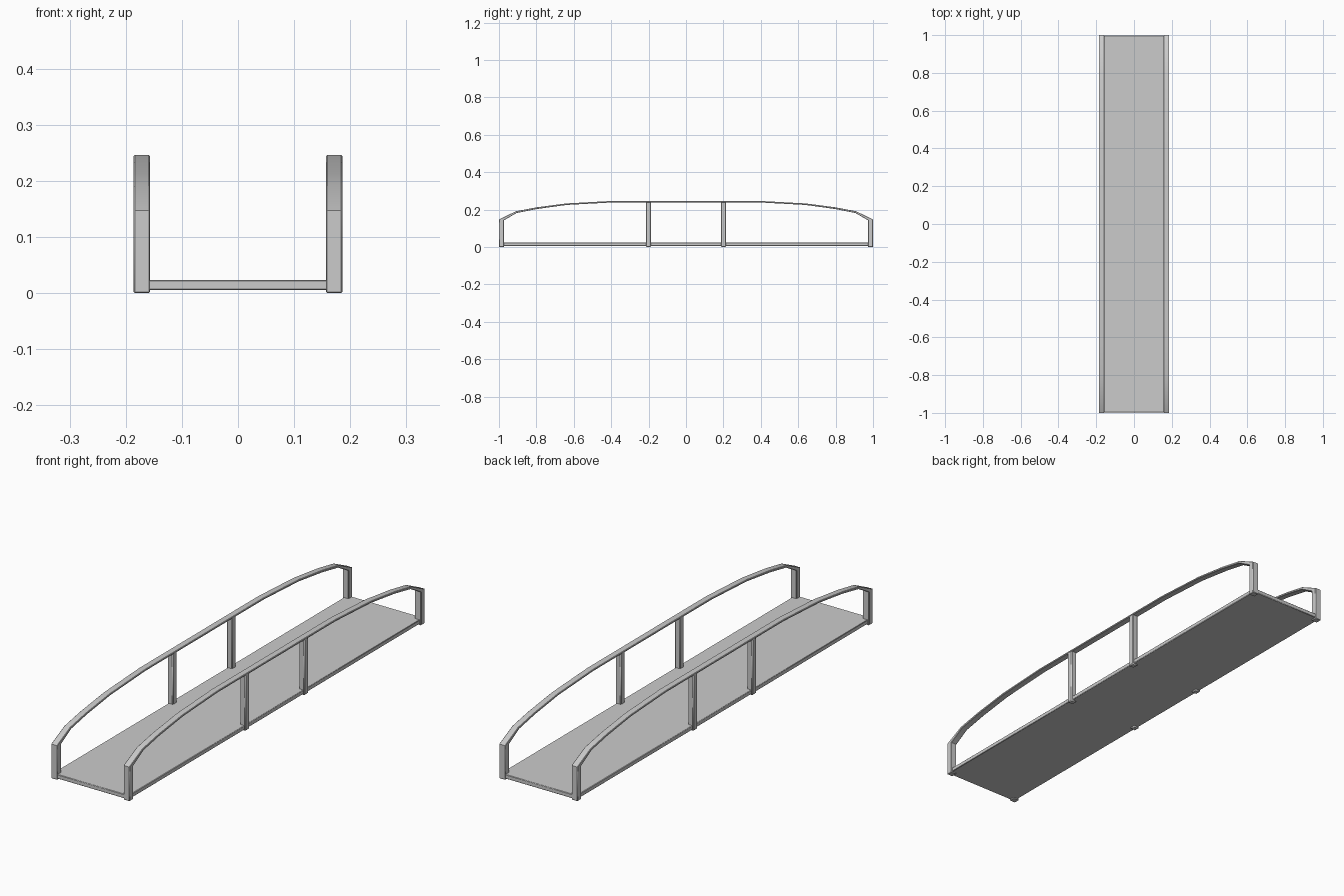
import bpy, bmesh

if "Cube" in bpy.data.objects:
    bpy.data.objects.remove(bpy.data.objects["Cube"])

X_IN, X_OUT = 0.157, 0.186


def finish(name, bm, bevel):
    bmesh.ops.recalc_face_normals(bm, faces=bm.faces)
    me = bpy.data.meshes.new(name)
    bm.to_mesh(me)
    bm.free()
    ob = bpy.data.objects.new(name, me)
    bpy.context.collection.objects.link(ob)
    mod = ob.modifiers.new("soft_edges", 'BEVEL')
    mod.width = bevel
    mod.segments = 1
    mod.limit_method = 'ANGLE'
    mod.angle_limit = 1.2
    bpy.context.view_layer.objects.active = ob
    ob.select_set(True)
    bpy.ops.object.shade_smooth_by_angle(angle=0.6)
    ob.select_set(False)
    return ob


def box(name, x0, x1, y0, y1, z0, z1, bevel):
    bm = bmesh.new()
    bmesh.ops.create_cube(bm, size=1)
    for v in bm.verts:
        v.co.x = x0 + (v.co.x + 0.5) * (x1 - x0)
        v.co.y = y0 + (v.co.y + 0.5) * (y1 - y0)
        v.co.z = z0 + (v.co.z + 0.5) * (z1 - z0)
    return finish(name, bm, bevel)


# Outer and inner edge of half a handrail: end post, bend, then arch (y, z)
OUTER = [(-1, 0), (-1, 0.147), (-0.91, 0.191), (-0.8, 0.212),
         (-0.64, 0.233), (-0.4, 0.246)]
INNER = [(-0.973, 0), (-0.973, 0.143), (-0.905, 0.182), (-0.798, 0.203),
         (-0.638, 0.225), (-0.4, 0.238)]


def mirrored(half):
    return half + [(-y, z) for y, z in reversed(half)]


def handrail(name, x0, x1):
    bm = bmesh.new()
    rings = []
    for (yo, zo), (yi, zi) in zip(mirrored(OUTER), mirrored(INNER)):
        rings.append([bm.verts.new(c) for c in
                      ((x0, yo, zo), (x1, yo, zo), (x1, yi, zi), (x0, yi, zi))])
    for a, b in zip(rings, rings[1:]):
        for i in range(4):
            j = (i + 1) % 4
            bm.faces.new((a[i], a[j], b[j], b[i]))
    bm.faces.new(rings[0])
    bm.faces.new(rings[-1])
    return finish(name, bm, 0.002)


# Walkway
box("deck", -0.18, 0.18, -0.998, 0.998, 0.005, 0.023, 0.002)

# Rails and middle posts on both sides
for side, x0, x1 in (("left", -X_OUT, -X_IN), ("right", X_IN, X_OUT)):
    handrail(side + "_handrail", x0, x1)
    for end, y in (("front", -0.2), ("back", 0.2)):
        box(f"{side}_{end}_middle_post", x0 + 0.001, x1 - 0.001,
            y - 0.014, y + 0.014, 0, 0.243, 0.004)
